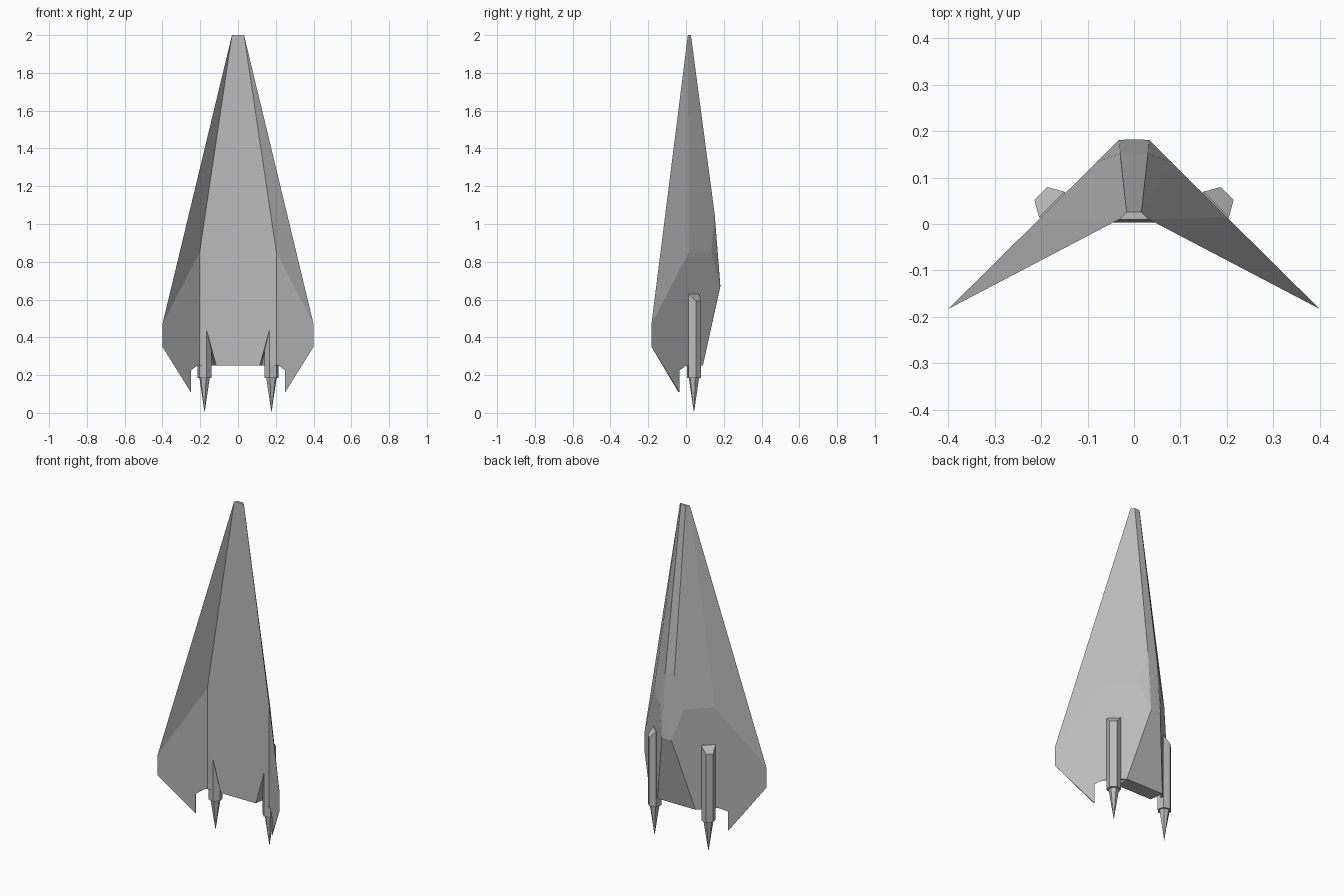
import bpy
import bmesh
import math
from mathutils import Vector

if "Cube" in bpy.data.objects:
    bpy.data.objects.remove(bpy.data.objects["Cube"], do_unlink=True)

grey = bpy.data.materials.new("hull grey")
grey.use_nodes = True
colour = (0.5, 0.5, 0.5, 1)
grey.diffuse_color = colour
grey.node_tree.nodes["Principled BSDF"].inputs["Base Color"].default_value = colour


def make_object(name, bm, mirrored=True):
    """Turn a bmesh into an object, reflected across x."""
    bmesh.ops.recalc_face_normals(bm, faces=bm.faces)
    mesh = bpy.data.meshes.new(name)
    bm.to_mesh(mesh)
    bm.free()
    mesh.materials.append(grey)
    obj = bpy.data.objects.new(name, mesh)
    bpy.context.collection.objects.link(obj)
    if mirrored:
        mod = obj.modifiers.new("mirror", 'MIRROR')
        mod.use_clip = True
    return obj


def wing_y(x):
    """Depth of the swept back plane of the wings."""
    return 0.213 - 0.99 * x


BELLY = 0.003
THICK = 0.006


def back(x, z):
    return (x, wing_y(x), z)


def front(x, z):
    return (x, wing_y(x) - THICK, z)


# Hull and wing: named corner points of the left half
points = {
    "nose_mid": (0, 0.01, 2), "nose": (0.032, 0.01, 2),
    "cap_mid": (0, 0.026, 2), "cap": (0.016, 0.026, 2),
    "spine_mid": (0, 0.152, 1.05), "spine": (0.03, 0.152, 1.05),
    "crest_mid": (0, 0.182, 0.67), "crest": back(0.032, 0.67),
    "shoulder": back(0.08, 0.85), "root": back(0.2, 0.85),
    "belly": (0.203, BELLY, 0.85), "belly_low": (0.203, BELLY, 0.25),
    "notch_top": (0.167, BELLY, 0.44), "notch_out": (0.167, BELLY, 0.25),
    "notch_in": (0.115, BELLY, 0.25), "belly_mid": (0, BELLY, 0.25),
    "tail": back(0.125, 0.25), "tail_mid": (0, wing_y(0.125), 0.25),
    "tip": back(0.4, 0.47), "tip_low": back(0.4, 0.35),
    "fang": back(0.25, 0.11), "fang_f": front(0.25, 0.11),
    "step": back(0.25, 0.225), "step_f": front(0.25, 0.225),
    "inner": back(0.215, 0.25), "inner_f": front(0.215, 0.25),
}
faces = [
    "nose_mid nose cap cap_mid",
    "cap_mid cap spine spine_mid",
    "spine_mid spine crest crest_mid",
    "crest_mid crest tail tail_mid",
    "cap nose shoulder", "cap shoulder spine",
    "nose root shoulder", "nose tip root",
    "spine shoulder crest",
    "crest shoulder root inner tail",
    "root tip tip_low step inner", "step tip_low fang",
    "nose_mid nose belly notch_top notch_in belly_mid",
    "belly belly_low notch_out notch_top",
    "nose tip belly",
    "belly tip tip_low step_f inner_f belly_low",
    "step_f tip_low fang_f",
    "tip_low fang fang_f", "fang fang_f step_f step",
    "step step_f inner_f inner",
    "notch_top notch_in tail", "notch_top tail notch_out",
    "belly_mid notch_in tail tail_mid",
    "tail notch_out belly_low inner_f inner",
]
bm = bmesh.new()
verts = {key: bm.verts.new(co) for key, co in points.items()}
for names in faces:
    bm.faces.new([verts[n] for n in names.split()])
make_object("hull_and_wings", bm)

# Engines: hexagonal pods with a slanted top and a tapered spike below
CENTRE = Vector((0.177, 0.042, 0))
OUT = Vector((1, 1, 0)).normalized()


def ring(bm, radius, z, slope=0.0):
    loop = []
    for i in range(6):
        a = math.radians(15 + 60 * i)
        offset = Vector((math.cos(a), math.sin(a), 0)) * radius
        height = z - slope * max(0, offset.dot(OUT))
        loop.append(bm.verts.new(CENTRE + offset + Vector((0, 0, height))))
    return loop


def bridge(bm, a, b):
    for i in range(6):
        j = (i + 1) % 6
        bm.faces.new((a[i], a[j], b[j], b[i]))


bm = bmesh.new()
top = ring(bm, 0.039, 0.63, 1.15)
bottom = ring(bm, 0.039, 0.185)
bridge(bm, top, bottom)
bm.faces.new((top[5], top[0], top[1], top[2]))
bm.faces.new((top[2], top[3], top[4], top[5]))
bm.faces.new(bottom)
make_object("engine_pods", bm)

bm = bmesh.new()
base = ring(bm, 0.029, 0.19)
point = bm.verts.new(CENTRE)
for i in range(6):
    bm.faces.new((base[i], base[(i + 1) % 6], point))
bm.faces.new(base)
make_object("engine_spikes", bm)
